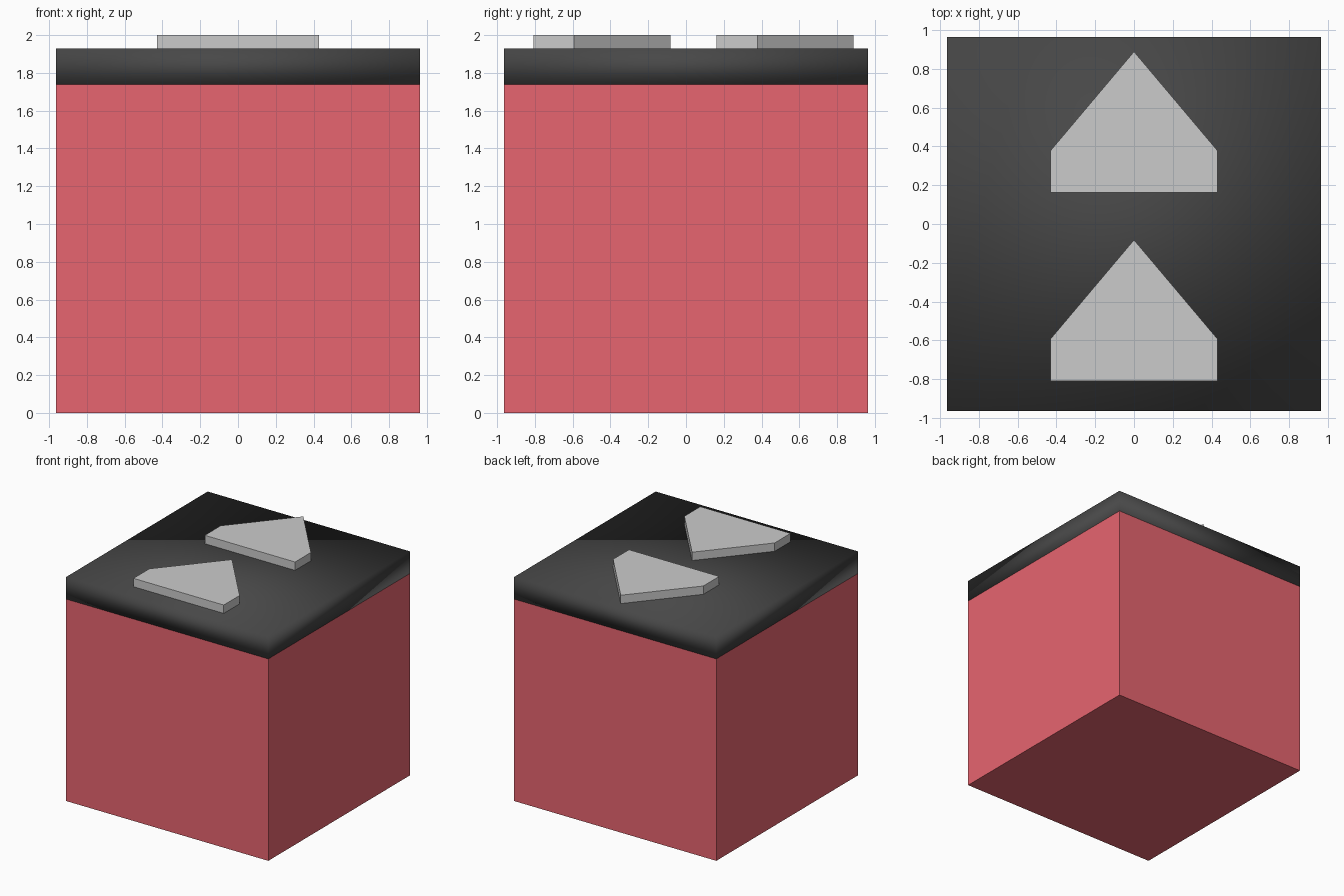
import bpy, bmesh

if "Cube" in bpy.data.objects:
    bpy.data.objects.remove(bpy.data.objects["Cube"])

HALF = 0.963


def material(name, color):
    m = bpy.data.materials.new(name)
    m.diffuse_color = color
    m.use_nodes = True
    m.node_tree.nodes["Principled BSDF"].inputs["Base Color"].default_value = m.diffuse_color
    return m


def prism(name, outline, z0, z1, mat=None, smooth=False):
    """Extrude a closed counter-clockwise outline from z0 to z1."""
    bm = bmesh.new()
    face = bm.faces.new([bm.verts.new((x, y, z0)) for x, y in outline])
    ext = bmesh.ops.extrude_face_region(bm, geom=[face], use_keep_orig=True)
    top = [g for g in ext["geom"] if isinstance(g, bmesh.types.BMVert)]
    bmesh.ops.translate(bm, verts=top, vec=(0, 0, z1 - z0))
    bmesh.ops.recalc_face_normals(bm, faces=bm.faces)
    for f in bm.faces:
        f.smooth = smooth
    mesh = bpy.data.meshes.new(name)
    bm.to_mesh(mesh)
    bm.free()
    obj = bpy.data.objects.new(name, mesh)
    bpy.context.collection.objects.link(obj)
    if mat:
        mesh.materials.append(mat)
    return obj


square = [(-HALF, -HALF), (HALF, -HALF), (HALF, HALF), (-HALF, HALF)]

# Red block body
prism("block_body", square, 0, 1.738, material("red", (0.80, 0.13, 0.16, 1)))

# Dark top slab, soft shading across its edges
prism("top_slab", square, 1.738, 1.928,
      material("charcoal", (0.064, 0.064, 0.064, 1)), smooth=True)

# Two raised direction arrows pointing to the back
for i, y in enumerate((0.162, -0.808)):
    arrow = [(-0.43, y), (0.43, y), (0.43, y + 0.216),
             (0, y + 0.726), (-0.43, y + 0.216)]
    prism(f"arrow_{i + 1}", arrow, 1.928, 2.0)
